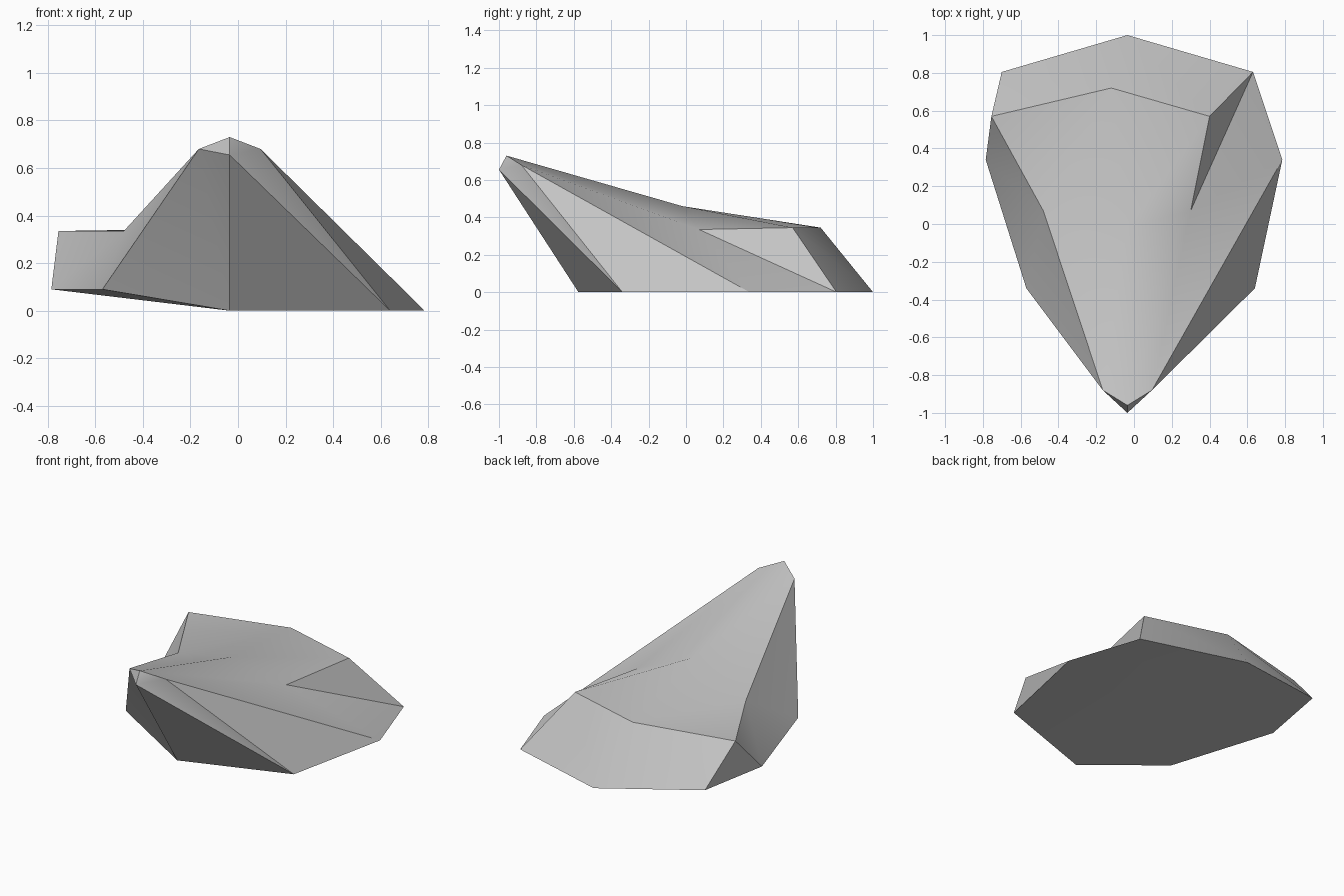
import bpy
import bmesh
import math
from mathutils import Vector

# Remove the default cube only
default_cube = bpy.data.objects.get("Cube")
if default_cube:
    bpy.data.objects.remove(default_cube, do_unlink=True)


def make_material(name, colour):
    material = bpy.data.materials.new(name)
    material.use_nodes = True
    material.diffuse_color = colour
    shader = next(node for node in material.node_tree.nodes if node.type == "BSDF_PRINCIPLED")
    shader.inputs["Base Color"].default_value = colour
    shader.inputs["Roughness"].default_value = 0.9
    return material


def add_points(bm, points):
    return [bm.verts.new(Vector(point)) for point in points]


def triangle_strip(bm, lower, upper):
    """Join two rows of points, each cell cut from its upper start to its lower end."""
    for i in range(len(lower) - 1):
        bm.faces.new((lower[i], lower[i + 1], upper[i]))
        bm.faces.new((lower[i + 1], upper[i + 1], upper[i]))


# Eight-sided outlines, counter-clockwise from the front point
MIDDLE = -0.035
LIFT = 0.09
base_outline = [
    (MIDDLE, -0.575, 0), (0.64, -0.34, 0), (0.785, 0.34, 0), (0.63, 0.805, 0),
    (MIDDLE, 1.0, 0), (-0.70, 0.805, LIFT), (-0.785, 0.34, LIFT), (-0.57, -0.34, LIFT),
]
rim_outline = [
    (MIDDLE, -1.0, 0.655), (0.095, -0.88, 0.68), (0.30, 0.07, 0.335), (0.40, 0.57, 0.345),
    (-0.12, 0.72, 0.345), (-0.755, 0.57, 0.335), (-0.48, 0.07, 0.335), (-0.165, -0.88, 0.68),
]

bm = bmesh.new()
base = add_points(bm, base_outline)
rim = add_points(bm, rim_outline)

# Sloping sides
triangle_strip(bm, base + base[:1], rim + rim[:1])

# Underside, folded along its middle
bm.faces.new(base[:5])
bm.faces.new(base[4:] + base[:1])

# Ridged top: right, middle and left rows running from front to back
peak, crown = add_points(bm, [(MIDDLE, -0.96, 0.73), (MIDDLE, -0.02, 0.46)])
right_row = rim[1:4]
middle_row = [peak, crown, rim[4]]
left_row = rim[:4:-1]
triangle_strip(bm, right_row, middle_row)
triangle_strip(bm, middle_row, left_row)

# Overhanging tip
bm.faces.new((rim[0], rim[1], peak))
bm.faces.new((rim[-1], rim[0], peak))

bmesh.ops.recalc_face_normals(bm, faces=bm.faces[:])
mesh = bpy.data.meshes.new("rock")
bm.to_mesh(mesh)
bm.free()

rock = bpy.data.objects.new("rock", mesh)
bpy.context.collection.objects.link(rock)
mesh.materials.append(make_material("stone grey", (0.55, 0.55, 0.55, 1)))

# Soft shading with crisp ridges
bpy.ops.object.select_all(action="DESELECT")
rock.select_set(True)
bpy.context.view_layer.objects.active = rock
bpy.ops.object.shade_smooth_by_angle(angle=math.radians(30))
